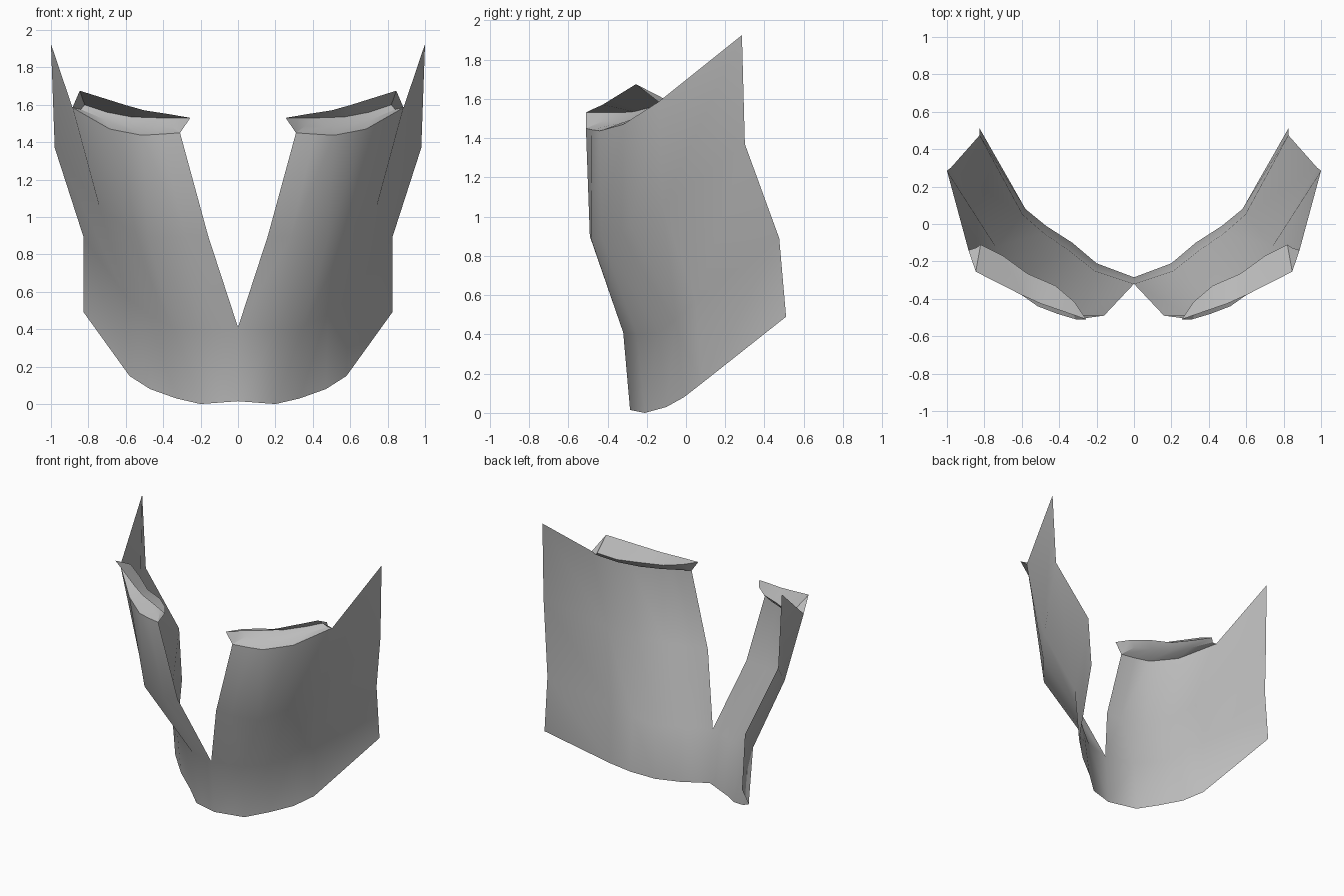
import bpy
import math

cube = bpy.data.objects.get("Cube")
if cube:
    bpy.data.objects.remove(cube, do_unlink=True)

grey = bpy.data.materials.new("plain_grey")
grey.use_nodes = True
colour = (0.5, 0.5, 0.5, 1)
grey.diffuse_color = colour
grey.node_tree.nodes["Principled BSDF"].inputs["Base Color"].default_value = colour


def loft(name, rows, caps=False):
    """Skin rows of points into an open sheet, mirrored across x."""
    n = len(rows[0])
    verts = [p for row in rows for p in row]
    faces = [(r * n + c, r * n + c + 1, (r + 1) * n + c + 1, (r + 1) * n + c)
             for r in range(len(rows) - 1) for c in range(n - 1)]
    if caps:
        faces.append([r * n for r in range(len(rows))])
        faces.append([r * n + n - 1 for r in reversed(range(len(rows)))])
    mesh = bpy.data.meshes.new(name)
    mesh.from_pydata(verts, [], faces)
    mesh.materials.append(grey)
    obj = bpy.data.objects.new(name, mesh)
    bpy.context.collection.objects.link(obj)
    mirror = obj.modifiers.new("mirror", 'MIRROR')
    mirror.use_clip = True
    bpy.ops.object.select_all(action='DESELECT')
    obj.select_set(True)
    bpy.context.view_layer.objects.active = obj
    bpy.ops.object.shade_smooth_by_angle(angle=math.radians(30))
    return obj


# Cross rows from the centre opening out to the wing edge
hem = [(0, -.285, .015), (.2, -.21, 0), (.33, -.1, .03),
       (.47, -.01, .08), (.58, .08, .15), (.825, .51, .49)]
waist = [(0, -.32, .41), (.21, -.25, .40), (.35, -.14, .41),
         (.48, -.05, .48), (.595, .05, .57), (.825, .475, .89)]
chest = [(.16, -.49, .9), (.28, -.485, .89), (.48, -.43, .89),
         (.61, -.28, .95), (.74, -.12, 1.05), (.98, .3, 1.37)]
top = [(.31, -.51, 1.45), (.41, -.48, 1.443), (.515, -.44, 1.437),
       (.685, -.32, 1.47), (.885, -.14, 1.585), (1, .285, 1.925)]
loft("curved_panel", [hem, waist, chest, top])

# Folded lip: shelf running inward, a short riser, then a flap leaning out
shelf = [(.36, -.42, 1.487), (.46, -.36, 1.48), (.59, -.3, 1.485),
         (.71, -.21, 1.52), (.84, -.125, 1.575)]
riser = [(.32, -.415, 1.53), (.42, -.33, 1.53), (.57, -.265, 1.535),
         (.7, -.17, 1.56), (.82, -.11, 1.6)]
flap = [(.255, -.51, 1.53), (.37, -.47, 1.55), (.5, -.425, 1.57),
        (.6, -.38, 1.598), (.846, -.255, 1.675)]
loft("folded_lip", [top[:5], shelf, riser, flap], caps=True)
